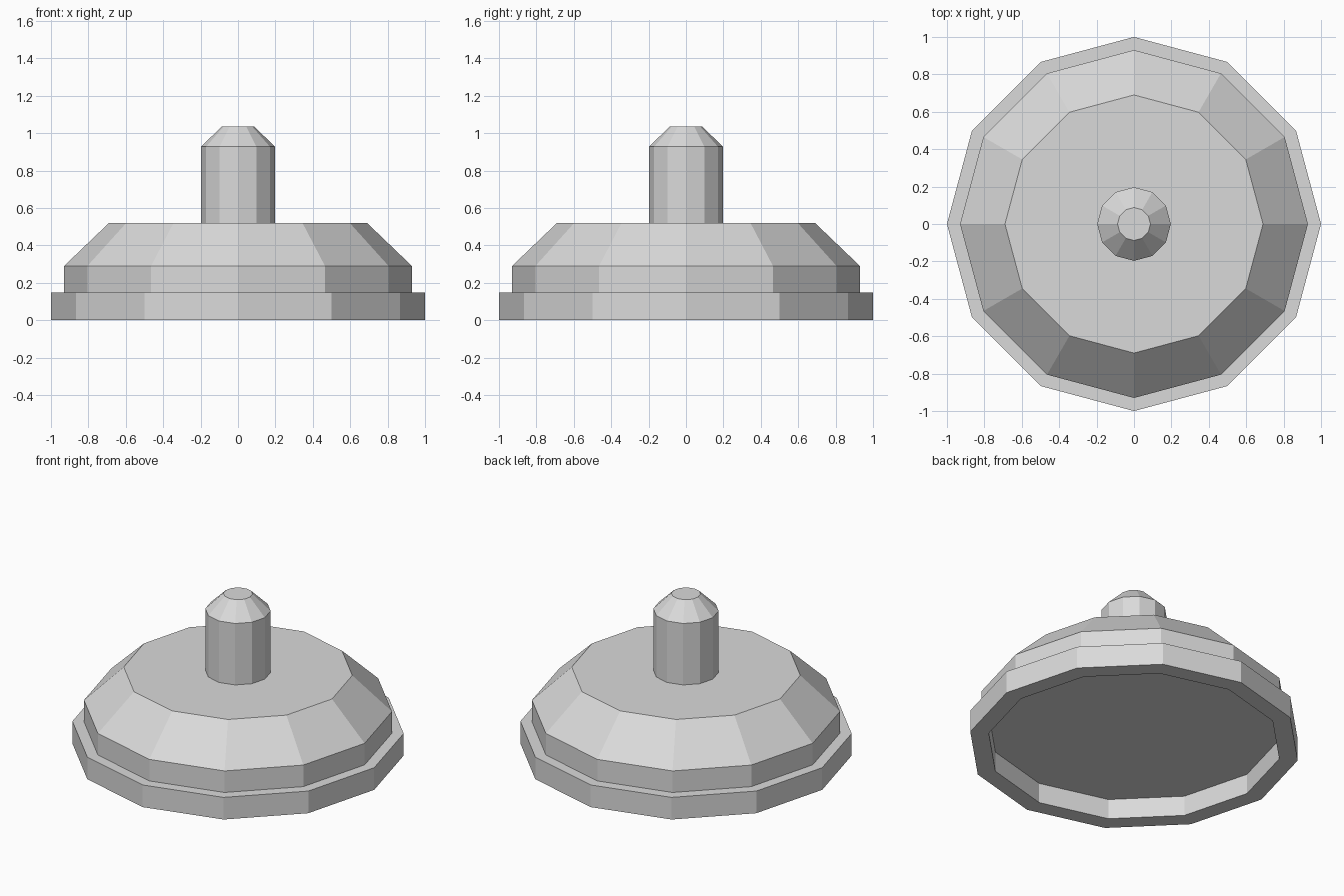
import bpy
import bmesh
import math

SIDES = 12

cube = bpy.data.objects.get("Cube")
if cube:
    bpy.data.objects.remove(cube, do_unlink=True)


def make_material(name, color):
    mat = bpy.data.materials.new(name)
    mat.use_nodes = True
    mat.diffuse_color = color
    mat.node_tree.nodes["Principled BSDF"].inputs["Base Color"].default_value = color
    return mat


def lathe(name, profile, mat, cap_start=True):
    """Turn (radius, height) points into a flat-sided solid around z."""
    bm = bmesh.new()
    rings = []
    for radius, z in profile:
        angles = [math.tau * i / SIDES for i in range(SIDES)]
        rings.append([bm.verts.new((radius * math.cos(a), radius * math.sin(a), z))
                      for a in angles])
    for low, high in zip(rings, rings[1:]):
        for i in range(SIDES):
            j = (i + 1) % SIDES
            bm.faces.new((low[i], low[j], high[j], high[i]))
    if cap_start:
        bm.faces.new(rings[0][::-1])
    bm.faces.new(rings[-1])
    mesh = bpy.data.meshes.new(name)
    bm.to_mesh(mesh)
    bm.free()
    mesh.materials.append(mat)
    obj = bpy.data.objects.new(name, mesh)
    bpy.context.collection.objects.link(obj)
    return obj


grey = make_material("light grey", (0.7, 0.7, 0.7, 1.0))

# Stepped, chamfered base with a shallow recess underneath
lathe("base", [(0.887, 0.133), (0.887, 0), (1, 0), (1, 0.147), (0.93, 0.147),
               (0.93, 0.29), (0.69, 0.52)], grey)

# Central post with a chamfered tip, standing on the base
lathe("post", [(0.197, 0.52), (0.197, 0.928), (0.088, 1.035)], grey, cap_start=False)
